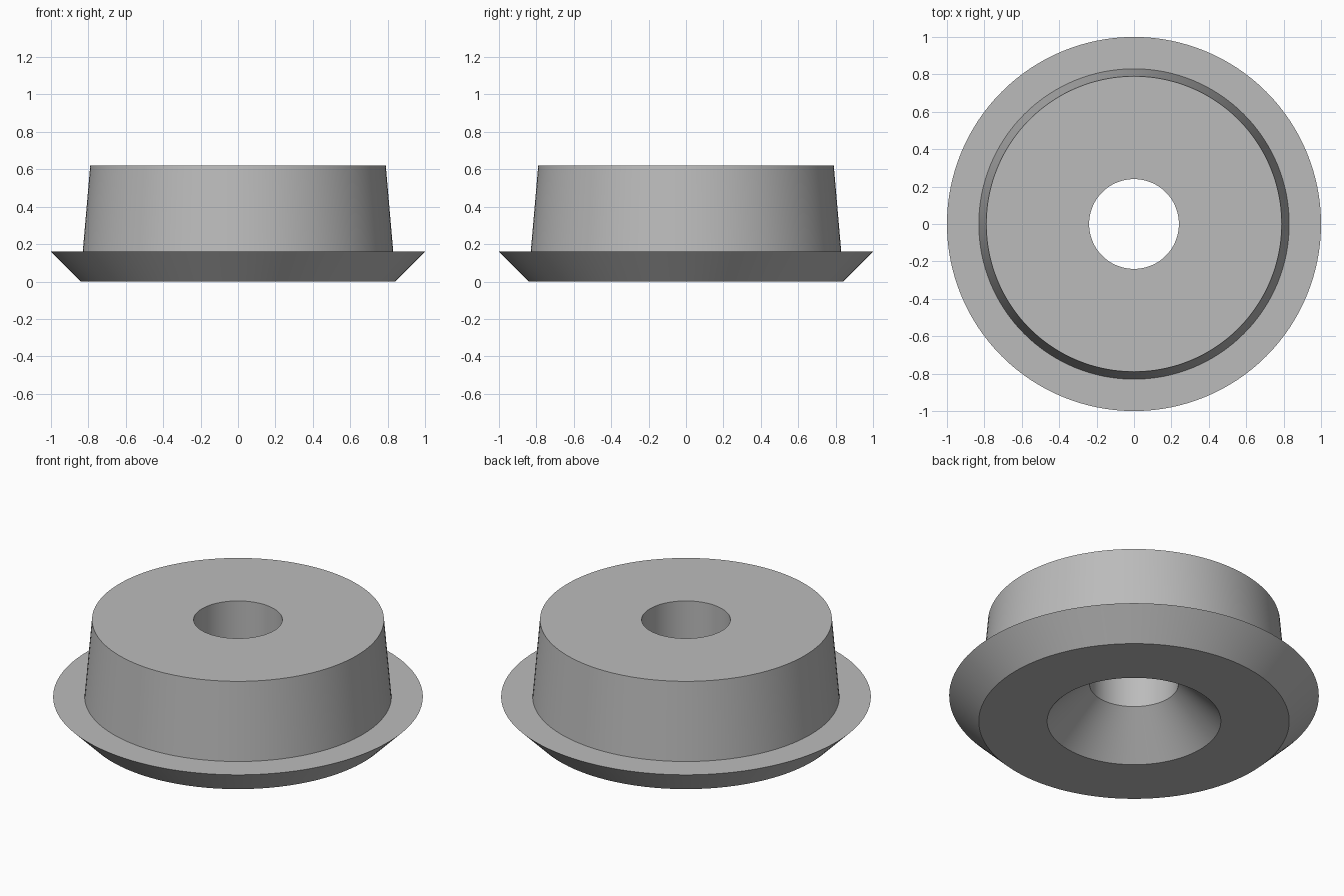
import bpy, bmesh, math

if "Cube" in bpy.data.objects:
    bpy.data.objects.remove(bpy.data.objects["Cube"])

SEGMENTS = 128

grey = bpy.data.materials.new("plain grey")
grey.diffuse_color = (0.5, 0.5, 0.5, 1)
grey.use_nodes = True
grey.node_tree.nodes["Principled BSDF"].inputs["Base Color"].default_value = grey.diffuse_color

# Closed cross-section (radius, height)
profile = [
    (0.47, 0.0),    # countersink mouth
    (0.84, 0.0),    # underside edge
    (1.0, 0.16),    # flange rim
    (0.83, 0.16),   # foot of the tapered body
    (0.79, 0.62),   # top edge
    (0.24, 0.62),   # bore, top
    (0.24, 0.23),   # bore, meeting the countersink
]

# Revolve the cross-section around z
bm = bmesh.new()
rings = []
for i in range(SEGMENTS):
    a = 2 * math.pi * i / SEGMENTS
    rings.append([bm.verts.new((r * math.cos(a), r * math.sin(a), z)) for r, z in profile])
for i in range(SEGMENTS):
    here, there = rings[i], rings[(i + 1) % SEGMENTS]
    for j in range(len(profile)):
        k = (j + 1) % len(profile)
        bm.faces.new((here[j], there[j], there[k], here[k]))
bmesh.ops.recalc_face_normals(bm, faces=bm.faces)

mesh = bpy.data.meshes.new("flanged_bushing")
bm.to_mesh(mesh)
bm.free()
mesh.materials.append(grey)
bushing = bpy.data.objects.new("flanged_bushing", mesh)
bpy.context.collection.objects.link(bushing)

# Smooth walls, sharp rims
bpy.context.view_layer.objects.active = bushing
bushing.select_set(True)
bpy.ops.object.shade_smooth_by_angle(angle=math.radians(30))
